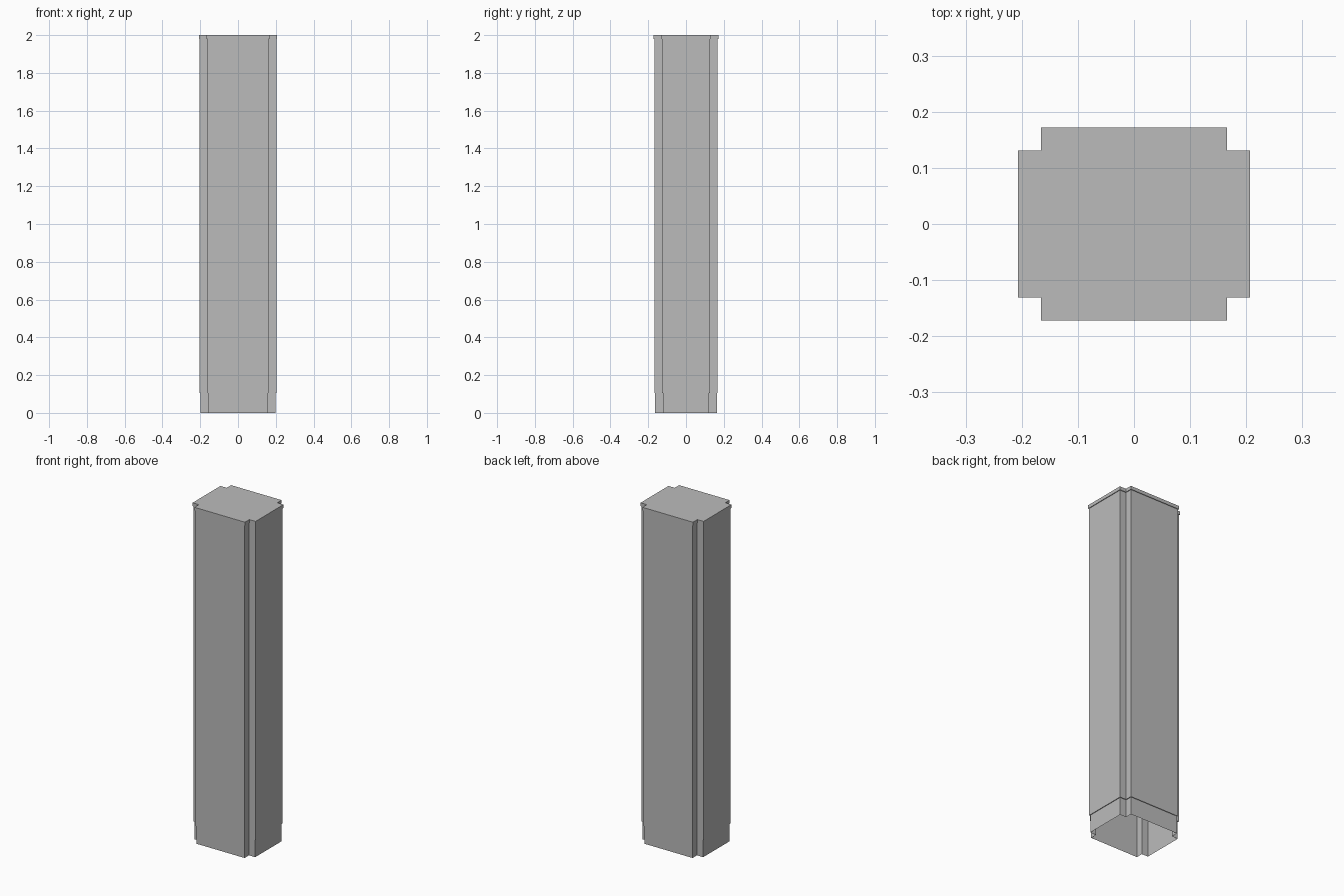
import bpy, bmesh

cube = bpy.data.objects.get("Cube")
if cube:
    bpy.data.objects.remove(cube, do_unlink=True)

grey = bpy.data.materials.new("plain_grey")
grey.use_nodes = True
colour = (0.5, 0.5, 0.5, 1)
grey.diffuse_color = colour
grey.node_tree.nodes["Principled BSDF"].inputs["Base Color"].default_value = colour

HALF_X, HALF_Y, NOTCH = 0.207, 0.172, 0.041


def outline(inset):
    """Rectangle with a square notch in each corner, counter-clockwise."""
    x, y = HALF_X - inset, HALF_Y - inset
    points = []
    for sx, sy in ((1, 1), (-1, 1), (-1, -1), (1, -1)):
        corner = [(x, y - NOTCH), (x - NOTCH, y - NOTCH), (x - NOTCH, y)]
        if sx * sy < 0:
            corner.reverse()
        points += [(sx * px, sy * py) for px, py in corner]
    return points


# Notched shaft: narrow foot, main body and top lip, open underneath
bm = bmesh.new()
levels = [(0, 0.008), (0.105, 0.008), (0.105, 0.004),
          (1.98, 0.004), (1.98, 0), (2, 0)]
rings = [[bm.verts.new((x, y, z)) for x, y in outline(inset)] for z, inset in levels]
for low, high in zip(rings, rings[1:]):
    for i in range(len(low)):
        j = (i + 1) % len(low)
        bm.faces.new((low[i], low[j], high[j], high[i]))
bm.faces.new(rings[-1])

mesh = bpy.data.meshes.new("notched_column")
bm.to_mesh(mesh)
bm.free()
mesh.materials.append(grey)
column = bpy.data.objects.new("notched_column", mesh)
bpy.context.collection.objects.link(column)
